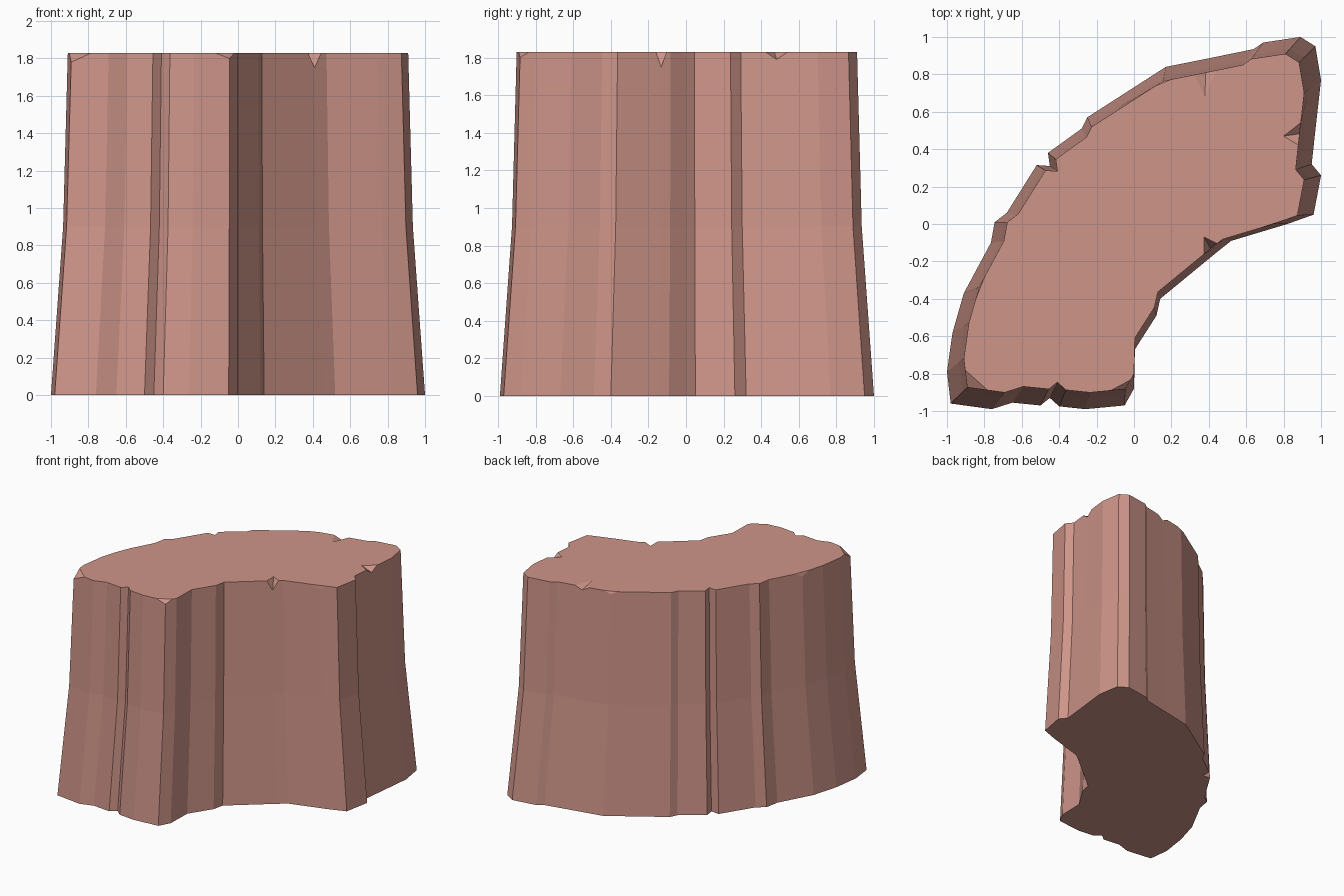
import bpy, bmesh
from mathutils import Vector

if "Cube" in bpy.data.objects:
    bpy.data.objects.remove(bpy.data.objects["Cube"])

HEIGHT = 1.83

# Base outline, counter-clockwise
outline = [
    (0.89, 1.0), (0.64, 0.935), (0.42, 0.89), (0.17, 0.84), (-0.25, 0.57),
    (-0.28, 0.51), (-0.46, 0.38), (-0.45, 0.31), (-0.52, 0.315), (-0.68, 0.06),
    (-0.745, 0.01), (-0.765, -0.1), (-0.91, -0.37), (-0.97, -0.58), (-1.0, -0.79),
    (-0.98, -0.96), (-0.76, -0.99), (-0.65, -0.955), (-0.50, -0.97), (-0.45, -0.93),
    (-0.40, -0.975), (-0.26, -0.99), (-0.05, -0.97), (0.0, -0.88), (0.005, -0.67),
    (0.12, -0.49), (0.14, -0.40), (0.45, -0.145), (0.52, -0.09), (0.82, 0.0),
    (0.96, 0.05), (1.0, 0.26), (0.95, 0.32), (0.973, 0.53), (1.0, 0.77), (0.97, 0.95),
]
outline.insert(1, (0.69, 0.97))

# Chipped rim corners: base corner -> (drop, reach along edges, inner point)
chips = {
    (0.42, 0.89): (0.03, 0.06, (0.38, 0.68)),
    (0.973, 0.53): (0.04, 0.06, (0.80, 0.47)),
    (0.45, -0.145): (0.08, 0.045, (0.375, -0.07)),
    (-0.98, -0.96): (0.05, 0.11, None),
    (-0.05, -0.97): (0.03, 0.08, None),
    (0.82, 0.0): (0.03, 0.07, None),
    (-0.91, -0.37): (0.03, 0.07, None),
    (0.17, 0.84): (0.02, 0.05, None),
}

bm = bmesh.new()


def ring(scale, z):
    return [bm.verts.new((x * scale, y * scale, z)) for x, y in outline]


# Flared base and steeper upper wall
base, mid = ring(1.0, 0.0), ring(0.935, 0.9)
rim = [Vector((x * 0.91, y * 0.91, HEIGHT)) for x, y in outline]
n = len(outline)
corner, before, after, top = [], [], [], []

# Rim corners, each optionally broken away
for i, p in enumerate(outline):
    co = rim[i]
    if p not in chips:
        v = bm.verts.new(co)
        corner.append(v); before.append(v); after.append(v); top.append(v)
        continue
    drop, reach, inner = chips[p]
    to_prev, to_next = rim[i - 1] - co, rim[(i + 1) % n] - co
    a = bm.verts.new(co + to_prev.normalized() * min(reach, to_prev.length * 0.6))
    b = bm.verts.new(co + to_next.normalized() * min(reach, to_next.length * 0.6))
    c = bm.verts.new(co - Vector((0, 0, drop)))
    corner.append(c); before.append(a); after.append(b)
    if inner:
        q = bm.verts.new((inner[0], inner[1], HEIGHT))
        bm.faces.new((a, c, q))
        bm.faces.new((c, b, q))
        top += [a, q, b]
    else:
        bm.faces.new((a, c, b))
        top += [a, b]

# Wall panels
for i in range(n):
    j = (i + 1) % n
    bm.faces.new((base[i], base[j], mid[j], mid[i]))
    loop = [mid[i], mid[j], corner[j], before[j], after[i], corner[i]]
    bm.faces.new(list(dict.fromkeys(loop)))

# Flat top and underside
bm.faces.new(top)
bm.faces.new(base[::-1])
bmesh.ops.recalc_face_normals(bm, faces=bm.faces[:])

mesh = bpy.data.meshes.new("cliff_rock")
bm.to_mesh(mesh)
bm.free()
rock = bpy.data.objects.new("cliff_rock", mesh)
bpy.context.collection.objects.link(rock)

mat = bpy.data.materials.new("red_stone")
mat.diffuse_color = (0.62, 0.30, 0.25, 1)
mat.use_nodes = True
mat.node_tree.nodes["Principled BSDF"].inputs["Base Color"].default_value = mat.diffuse_color
mesh.materials.append(mat)
